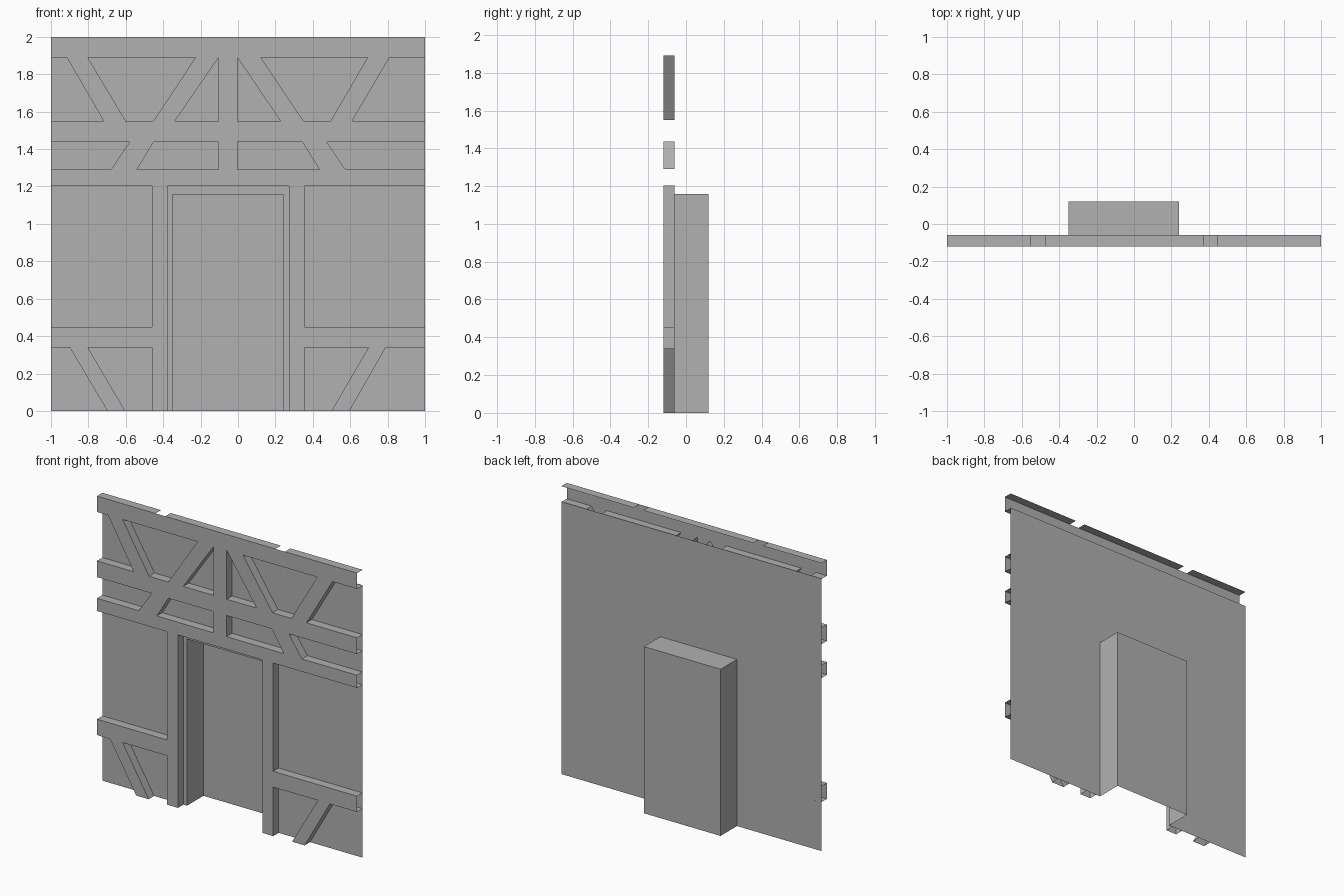
import bpy
from mathutils import Vector
from mathutils.geometry import delaunay_2d_cdt

if "Cube" in bpy.data.objects:
    bpy.data.objects.remove(bpy.data.objects["Cube"])

FRONT, WALL, BACK = -0.12, -0.06, 0.12      # depth levels along y

# Dark grey for the whole model
grey = bpy.data.materials.new("dark_grey")
grey.diffuse_color = (0.44, 0.44, 0.44, 1)
grey.use_nodes = True
grey.node_tree.nodes["Principled BSDF"].inputs["Base Color"].default_value = grey.diffuse_color


def add_mesh(name, verts, faces):
    me = bpy.data.meshes.new(name)
    me.from_pydata(verts, [], faces)
    me.materials.append(grey)
    ob = bpy.data.objects.new(name, me)
    bpy.context.collection.objects.link(ob)
    return ob


def flat_panel(name, outline, holes, y):
    """Flat sheet in the xz plane with polygonal openings."""
    pts, loops = [], []
    for poly in [outline] + holes:
        loops.append(list(range(len(pts), len(pts) + len(poly))))
        pts += [Vector(p) for p in poly]
    v, _, f, _, _, src = delaunay_2d_cdt(pts, [], loops, 1, 1e-5)
    keep = [t for t, s in zip(f, src) if list(s) == [0]]
    used = sorted({i for t in keep for i in t})
    new = {old: n for n, old in enumerate(used)}
    return add_mesh(name, [(v[i].x, y, v[i].y) for i in used],
                    [[new[i] for i in t] for t in keep])


def reveals(name, polys, y0, y1):
    """Side faces of openings, left open where they meet the panel border."""
    verts, faces = [], []
    for poly in polys:
        for a, b in zip(poly, poly[1:] + poly[:1]):
            if (a[0] == b[0] and abs(a[0]) == 1) or a[1] == b[1] == 0:
                continue
            n = len(verts)
            verts += [(a[0], y0, a[1]), (b[0], y0, b[1]),
                      (b[0], y1, b[1]), (a[0], y1, a[1])]
            faces.append((n, n + 1, n + 2, n + 3))
    return add_mesh(name, verts, faces)


def bay(z0, z1, bl, br, tl, tr):
    """Opening between beams, from bottom and top x extents."""
    poly = [(bl, z0), (br, z0), (tr, z1), (tl, z1)]
    return [p for i, p in enumerate(poly) if p != poly[i - 1]]


def rect(x0, x1, z0, z1):
    return [(x0, z0), (x1, z0), (x1, z1), (x0, z1)]


# Openings of the timber frame, row by row
bays = [bay(1.55, 1.89, *x) for x in (
    (-1, -0.718, -1, -0.915), (-0.6, -0.452, -0.803, -0.227),
    (-0.337, -0.104, -0.104, -0.104), (-0.003, 0.227, -0.003, -0.003),
    (0.35, 0.495, 0.122, 0.693), (0.61, 1, 0.81, 1))]
bays += [bay(1.29, 1.437, *x) for x in (
    (-1, -0.68, -1, -0.58), (-0.54, -0.104, -0.452, -0.104),
    (-0.003, 0.436, -0.003, 0.345), (0.575, 1, 0.475, 1))]
bays += [rect(-1, -0.46, 0.45, 1.202), rect(0.355, 1, 0.45, 1.202),
         rect(-0.378, 0.273, 0, 1.202)]
bays += [bay(0, 0.34, *x) for x in (
    (-1, -0.698, -1, -0.9), (-0.603, -0.46, -0.803, -0.46),
    (0.355, 0.5, 0.355, 0.698), (0.596, 1, 0.79, 1))]

# Timber frame: front faces and the sides of every beam
flat_panel("timber_front", rect(-1, 1, 0, 2), bays, FRONT)
reveals("timber_sides", bays, FRONT, WALL)

# Lip along the top beam, in three lengths
lip = []
for x0, x1 in ((-1, -0.55), (-0.475, 0.372), (0.445, 1)):
    lip += [(x0, FRONT, 2), (x1, FRONT, 2), (x1, WALL, 2), (x0, WALL, 2)]
add_mesh("top_beam_lip", lip, [tuple(range(i, i + 4)) for i in (0, 4, 8)])

# Plaster wall with the doorway cut out
doorway = rect(-0.35, 0.24, 0, 1.158)
flat_panel("plaster_wall", rect(-1, 1, 0, 1.893), [doorway], WALL)

# Door recess: sides, ceiling and back, open at the front and floor
reveals("recess_sides", [doorway], WALL, BACK)
flat_panel("recess_back", doorway, [], BACK)
